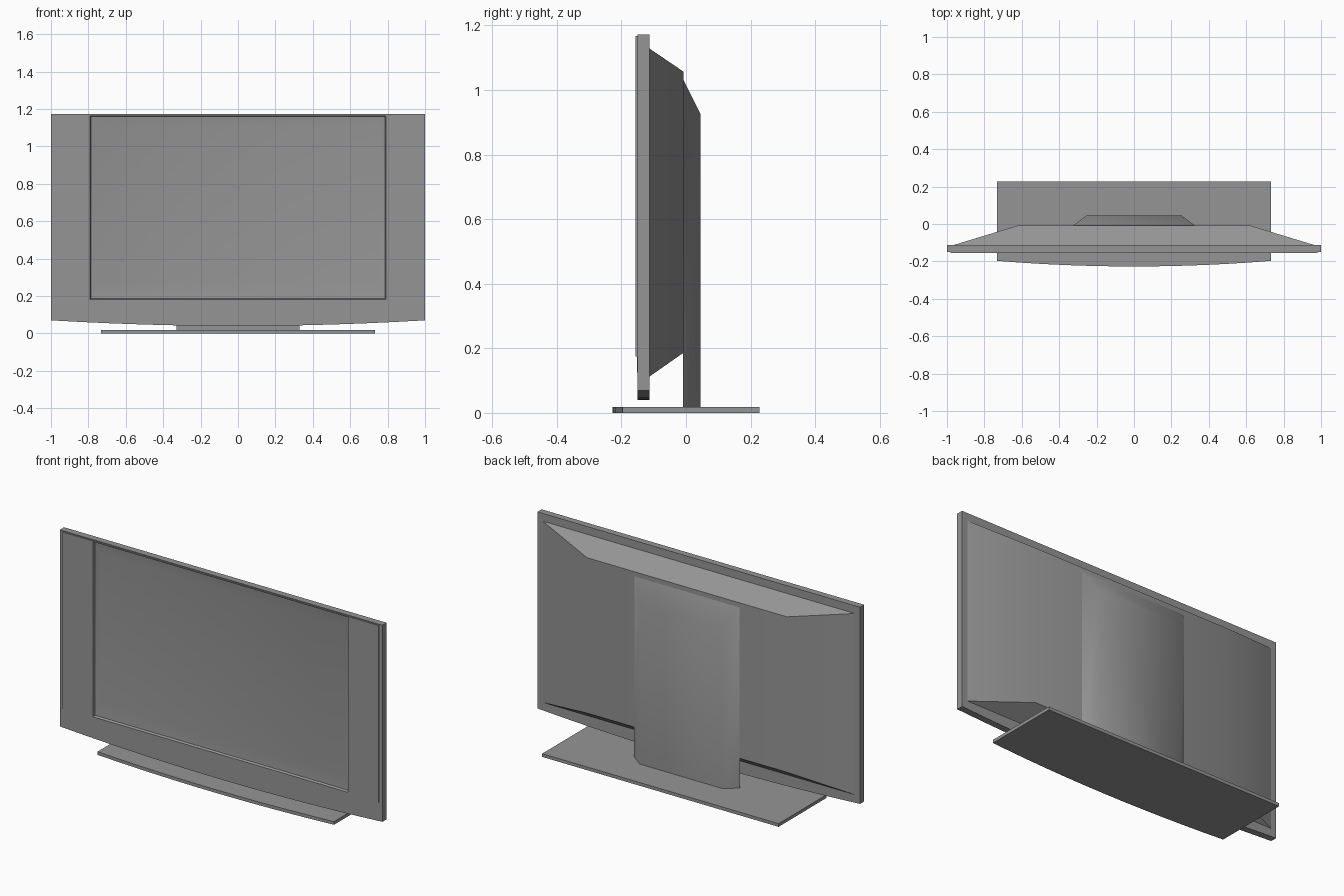
import bpy, bmesh, math

if "Cube" in bpy.data.objects:
    bpy.data.objects.remove(bpy.data.objects["Cube"])

# Dark grey plastic shared by every part
plastic = bpy.data.materials.new("dark_plastic")
plastic.diffuse_color = (0.3, 0.3, 0.3, 1)
plastic.use_nodes = True
plastic.node_tree.nodes["Principled BSDF"].inputs["Base Color"].default_value = plastic.diffuse_color


def finish(name, bm):
    bmesh.ops.recalc_face_normals(bm, faces=bm.faces)
    mesh = bpy.data.meshes.new(name)
    bm.to_mesh(mesh)
    bm.free()
    mesh.materials.append(plastic)
    obj = bpy.data.objects.new(name, mesh)
    bpy.context.collection.objects.link(obj)
    return obj


def loft(name, rings, cap_start=True, cap_end=True):
    """Skin a list of point rings of equal length."""
    bm = bmesh.new()
    loops = [[bm.verts.new(p) for p in ring] for ring in rings]
    n = len(loops[0])
    for a, b in zip(loops, loops[1:]):
        for i in range(n):
            j = (i + 1) % n
            bm.faces.new((a[i], a[j], b[j], b[i]))
    if cap_start:
        bm.faces.new(loops[0])
    if cap_end:
        bm.faces.new(loops[-1])
    return finish(name, bm)


def rect(x, z0, z1, y):
    return [(-x, y, z0), (x, y, z0), (x, y, z1), (-x, y, z1)]


def bowed(half, side, mid, far, steps=12):
    """Outline with one straight edge at far and one curved edge bowing to mid."""
    pts = [(half * (2 * i / steps - 1),
            mid + (side - mid) * (2 * i / steps - 1) ** 2) for i in range(steps + 1)]
    return pts + [(half, far), (-half, far)]


def smooth(obj, degrees):
    bpy.ops.object.select_all(action="DESELECT")
    obj.select_set(True)
    bpy.context.view_layer.objects.active = obj
    bpy.ops.object.shade_smooth_by_angle(angle=math.radians(degrees))


# Foot plate with curved front edge
outline = bowed(0.733, -0.197, -0.227, 0.227)
base = loft("base_plate", [[(x, y, z) for x, y in outline] for z in (0, 0.018)])

# Outer cabinet slab with curved lower edge
outline = bowed(1.0, 0.07, 0.04, 1.172)
frame = loft("cabinet_frame", [[(x, y, z) for x, z in outline] for y in (-0.15, -0.113)])

# Screen opening in the cabinet
cutter = loft("screen_cutter", [rect(0.80, 0.177, 1.167, y) for y in (-0.2, -0.128)])
cutter.hide_render = True
cut = frame.modifiers.new("screen_opening", "BOOLEAN")
cut.operation = "DIFFERENCE"
cut.solver = "EXACT"
cut.object = cutter

# Front fascia: short step, then a broad slope down to the recessed screen
fascia = loft("front_fascia_and_screen", [
    rect(0.98, 0.175, 1.167, -0.148),
    rect(0.98, 0.175, 1.167, -0.156),
    rect(0.79, 0.182, 1.163, -0.156),
    rect(0.786, 0.187, 1.161, -0.143),
    rect(0.76, 0.268, 1.10, -0.134)], cap_start=False)

# Trim strip under the fascia
trim = loft("lower_trim", [rect(0.98, 0.125, 0.174, y) for y in (-0.1525, -0.149)])

# Tapered rear housing
housing = loft("rear_housing", [rect(0.97, 0.112, 1.129, -0.114),
                                rect(0.62, 0.186, 1.057, -0.008)])

# Rear column standing on the foot plate
column = loft("stand_column", [rect(0.328, 0.016, 1.035, -0.01),
                               rect(0.255, 0.016, 0.926, 0.045)])

# Smooth the gently angled faces, keep hard edges
for part in (base, frame, fascia, trim, housing):
    smooth(part, 30)
smooth(column, 55)
cutter.hide_set(True)
